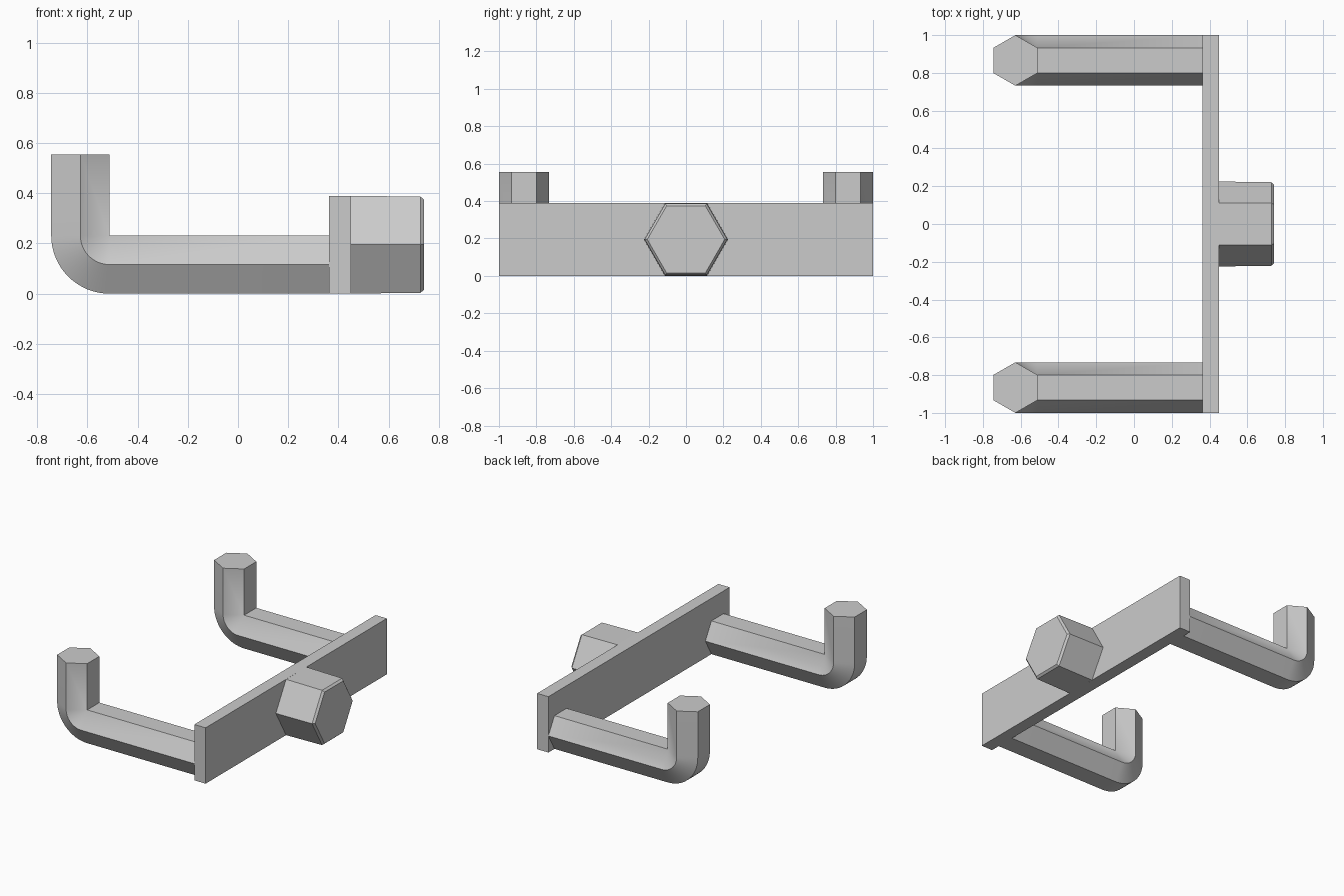
import bpy, bmesh
from math import pi, sin, cos, radians
from mathutils import Vector

if "Cube" in bpy.data.objects:
    bpy.data.objects.remove(bpy.data.objects["Cube"], do_unlink=True)

grey = bpy.data.materials.new("plain_grey")
grey.use_nodes = True
colour = (0.6, 0.6, 0.6, 1)
grey.diffuse_color = colour
grey.node_tree.nodes["Principled BSDF"].inputs["Base Color"].default_value = colour


def finish(name, bm):
    bmesh.ops.remove_doubles(bm, verts=bm.verts, dist=1e-4)
    bmesh.ops.recalc_face_normals(bm, faces=bm.faces)
    mesh = bpy.data.meshes.new(name)
    bm.to_mesh(mesh)
    bm.free()
    mesh.materials.append(grey)
    obj = bpy.data.objects.new(name, mesh)
    bpy.context.collection.objects.link(obj)
    bpy.ops.object.select_all(action='DESELECT')
    obj.select_set(True)
    bpy.context.view_layer.objects.active = obj
    bpy.ops.object.shade_smooth_by_angle(angle=radians(30))
    return obj


def hex_sweep(name, stations):
    """Loft a hexagon through (centre, up direction, radius) stations."""
    bm = bmesh.new()
    side = Vector((0, 1, 0))
    rings = []
    for centre, up, r in stations:
        rings.append([bm.verts.new(Vector(centre) + r * (side * cos(k * pi / 3) + up * sin(k * pi / 3)))
                      for k in range(6)])
    for a, b in zip(rings, rings[1:]):
        for k in range(6):
            n = (k + 1) % 6
            bm.faces.new((a[k], a[n], b[n], b[k]))
    bm.faces.new(rings[0])
    bm.faces.new(rings[-1])
    return finish(name, bm)


# Mounting plate
plate_inner, plate_outer, height = 0.363, 0.45, 0.39
bm = bmesh.new()
bmesh.ops.create_cube(bm, size=1)
bmesh.ops.scale(bm, vec=(plate_outer - plate_inner, 2, height), verts=bm.verts)
bmesh.ops.translate(bm, vec=((plate_inner + plate_outer) / 2, 0, height / 2), verts=bm.verts)
finish("mounting_plate", bm)

# Hooked hexagonal arms, bent upward about their inner flat
radius = 0.134
flat = radius * cos(pi / 6)
pivot_x, pivot_z, tip_z, steps = -0.512, 2 * flat, 0.555, 16
for name, y in (("front_arm", -1 + radius), ("back_arm", 1 - radius)):
    stations = [((plate_inner + 0.005, y, flat), Vector((0, 0, 1)), radius)]
    for i in range(steps + 1):
        t = i / steps * pi / 2
        up = Vector((sin(t), 0, cos(t)))
        stations.append((Vector((pivot_x, y, pivot_z)) - up * flat, up, radius))
    stations.append(((pivot_x - flat, y, tip_z), Vector((1, 0, 0)), radius))
    hex_sweep(name, stations)

# Tapered bolt head with a chamfered rim
z_up = Vector((0, 0, 1))
hex_sweep("bolt_head", [((x, 0, height / 2), z_up, r) for x, r in
                        ((plate_outer - 0.005, 0.225), (0.727, 0.221), (0.741, 0.207))])
